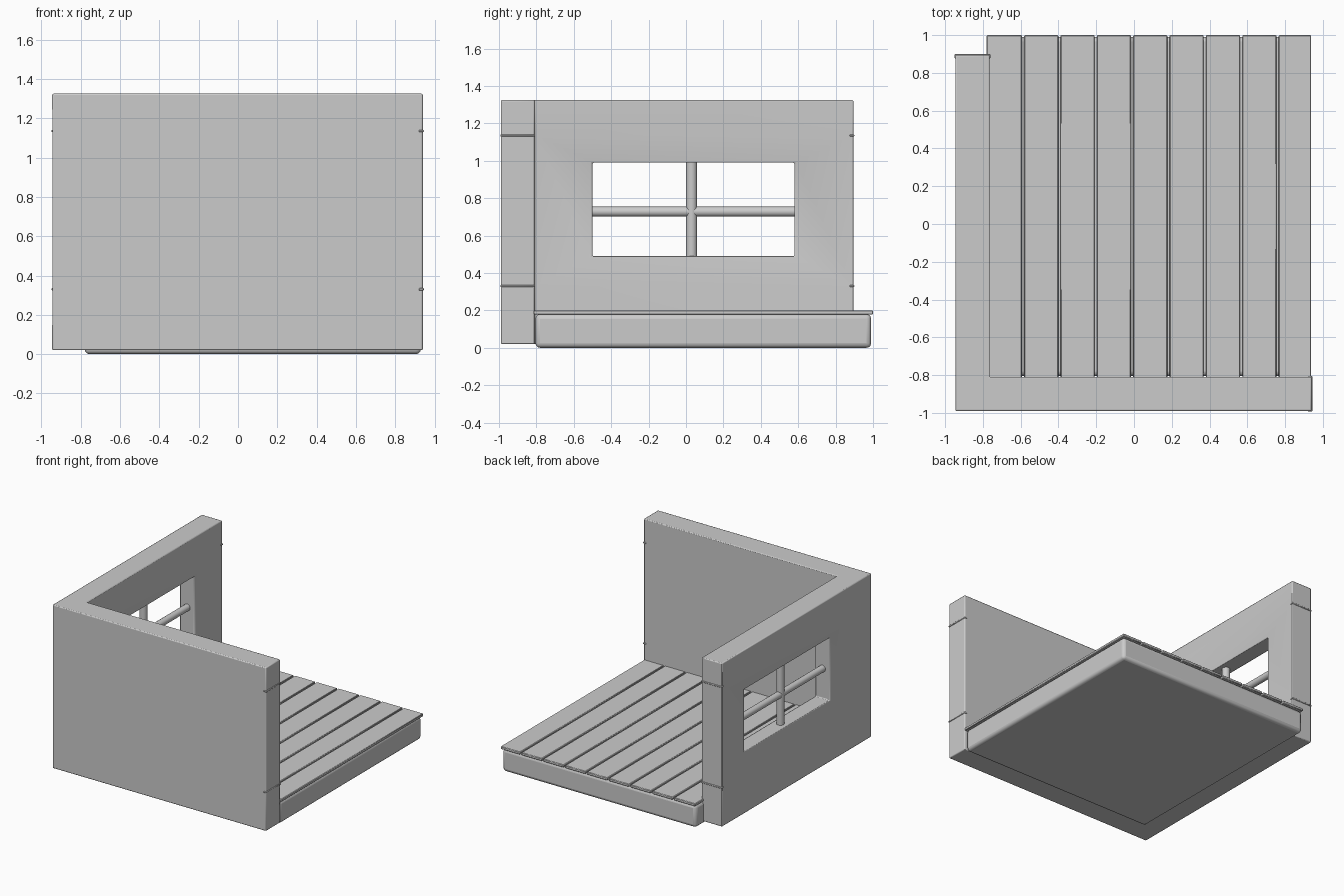
import bpy, bmesh

if "Cube" in bpy.data.objects:
    bpy.data.objects.remove(bpy.data.objects["Cube"])


def finish(bm, name, bevel=0.0, segments=2):
    bmesh.ops.recalc_face_normals(bm, faces=bm.faces)
    me = bpy.data.meshes.new(name)
    bm.to_mesh(me)
    bm.free()
    ob = bpy.data.objects.new(name, me)
    bpy.context.collection.objects.link(ob)
    if bevel:
        mod = ob.modifiers.new("bevel", "BEVEL")
        mod.width = bevel
        mod.segments = segments
        mod.limit_method = "ANGLE"
    bpy.ops.object.select_all(action="DESELECT")
    ob.select_set(True)
    bpy.context.view_layer.objects.active = ob
    bpy.ops.object.shade_smooth_by_angle(angle=0.6)
    return ob


def box(name, lo, hi, bevel=0.0, segments=2):
    bm = bmesh.new()
    bmesh.ops.create_cube(bm, size=1)
    for v in bm.verts:
        v.co = [a + (c + 0.5) * (b - a) for a, b, c in zip(lo, hi, v.co)]
    return finish(bm, name, bevel, segments)


X0, X1, XI = -0.945, 0.94, -0.765     # outer left, right end, inner left
Y0, Y1, YI = -0.99, 0.895, -0.81      # outer front, back end, inner front
LEVELS = (0.02, 0.33, 1.135, 1.325)   # wall bands

# L-shaped walls; the left wall's middle band dips in towards the window hole
bm = bmesh.new()
outline = [(X0, Y0), (X1, Y0), (X1, YI), (XI, YI), (XI, Y1), (X0, Y1)]
loops = [[bm.verts.new((x, y, z)) for x, y in outline] for z in LEVELS]
bm.faces.new(loops[0])
bm.faces.new(loops[-1])
holes = []
for band in range(3):
    low, up = loops[band], loops[band + 1]
    for i in range(6):
        j = (i + 1) % 6
        quad = [low[i], low[j], up[j], up[i]]
        if band == 1 and i in (3, 5):
            x = XI - 0.025 if i == 3 else X0 + 0.025
            ys = (-0.5, 0.58) if i == 3 else (0.58, -0.5)
            hole = [bm.verts.new((x, ys[a], z)) for a, z in
                    ((0, 0.49), (1, 0.49), (1, 0.99), (0, 0.99))]
            for k in range(4):
                m = (k + 1) % 4
                bm.faces.new([quad[k], quad[m], hole[m], hole[k]])
            holes.append(hole)
        else:
            bm.faces.new(quad)
# window reveal joining the two sides (second loop runs the other way in y)
a, b = holes[0], [holes[1][k] for k in (1, 0, 3, 2)]
for k in range(4):
    m = (k + 1) % 4
    bm.faces.new([a[k], a[m], b[m], b[k]])
finish(bm, "walls", 0.007)

# Thin trim lines at the wall ends and outer corner
for n, z in enumerate(LEVELS[1:3]):
    box(f"front_wall_trim_{n}", (X1 - 0.02, Y0 - 0.003, z - 0.006),
        (X1 + 0.005, YI + 0.004, z + 0.006), 0.003, 1)
    box(f"left_wall_trim_{n}", (X0 - 0.004, Y1 - 0.02, z - 0.006),
        (XI + 0.004, Y1 + 0.005, z + 0.006), 0.003, 1)


# Crossed round window bars
def bar(name, axis, centre, length, radius):
    bm = bmesh.new()
    bmesh.ops.create_cone(bm, cap_ends=True, segments=16, radius1=radius,
                          radius2=radius, depth=length)
    for v in bm.verts:
        x, y, z = v.co
        off = (x, z, y) if axis == "y" else (x, y, z)
        v.co = [c + o for c, o in zip(centre, off)]
    finish(bm, name)


bar("window_bar_upright", "z", (-0.855, 0.03, 0.74), 0.54, 0.03)
bar("window_bar_level", "y", (-0.855, 0.04, 0.728), 1.12, 0.027)

# Floor slab with rounded edges
box("floor_base", (-0.78, -0.805, 0.0), (0.93, 0.99, 0.18), 0.025, 3)

# Floor planks
START, STEP, GAP = -0.78, 0.1925, 0.012
for i in range(9):
    left = START + i * STEP + (GAP / 2 if i else 0)
    right = START + (i + 1) * STEP - GAP / 2 if i < 8 else 0.938
    box(f"floor_plank_{i + 1}", (left, -0.815, 0.178), (right, 1.0, 0.2), 0.004, 1)
